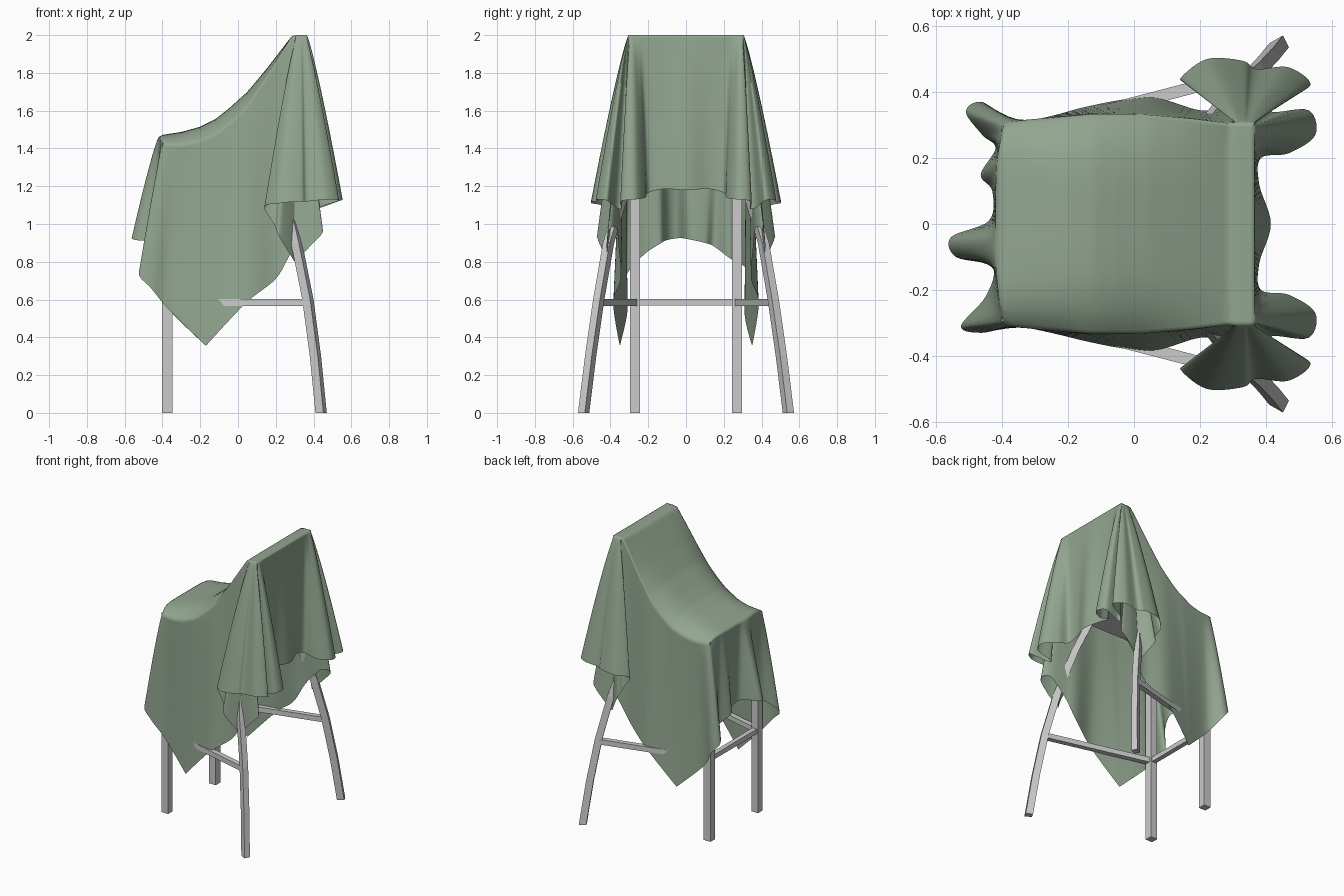
import bpy, bmesh, math
from mathutils import Vector

if "Cube" in bpy.data.objects:
    bpy.data.objects.remove(bpy.data.objects["Cube"])


def make_object(name, bm):
    bmesh.ops.recalc_face_normals(bm, faces=bm.faces)
    me = bpy.data.meshes.new(name)
    bm.to_mesh(me)
    bm.free()
    ob = bpy.data.objects.new(name, me)
    bpy.context.collection.objects.link(ob)
    return ob


def sweep(name, path, a, b):
    """Four-sided bar along a path; a and b are the half-width vectors."""
    bm = bmesh.new()
    a, b = Vector(a), Vector(b)
    rings = [[bm.verts.new(Vector(p) + o) for o in (a + b, b - a, -a - b, a - b)] for p in path]
    for r, s in zip(rings, rings[1:]):
        for i in range(4):
            bm.faces.new((r[i], r[(i + 1) % 4], s[(i + 1) % 4], s[i]))
    bm.faces.new(rings[0])
    bm.faces.new(rings[-1])
    return make_object(name, bm)


def bar(name, p, q, h=0.018):
    d = (Vector(q) - Vector(p)).normalized()
    side = d.cross(Vector((0, 0, 1))).normalized()
    return sweep(name, (p, q), side * h, (0, 0, h))


# Chair frame: legs, back posts and stretchers, mirrored in y
REAR = [(.44, .542, 0), (.41, .505, .3), (.37, .462, .6), (.31, .41, .9), (.24, .32, 1.2), (.17, .24, 1.42)]
for s, tag in ((1, "left"), (-1, "right")):
    sweep("front_leg_" + tag, [(-.375, s * .27, 0), (-.375, s * .27, 1.43)], (.027, 0, 0), (0, .026, 0))
    sweep("rear_leg_" + tag, [(x, s * y, z) for x, y, z in REAR], (.021, s * .012, 0), (-.009, s * .018, 0))
    sweep("back_post_" + tag, [(.24, s * .25, 1.42), (.325, s * .27, 1.97)], (.022, 0, 0), (0, .022, 0))
    bar("side_stretcher_" + tag, (-.375, s * .27, .585), (.372, s * .464, .585))
bar("front_stretcher", (-.375, -.27, .585), (-.375, .27, .585), .017)
bar("back_rail", (.325, -.29, 1.96), (.325, .29, 1.96), .03)
sweep("seat", [(-.09, 0, 1.41), (-.09, 0, 1.44)], (.3, 0, 0), (0, .26, 0))

# Cloth: top profile (x, z)
PROFILE = [(-.5, 1.43), (-.43, 1.455), (-.4, 1.472), (-.3, 1.487), (-.2, 1.515), (-.12, 1.555), (-.05, 1.61),
           (.05, 1.7), (.15, 1.82), (.25, 1.95), (.285, 1.995), (.31, 2), (.37, 2)]


def bump(x):
    return math.sin(math.pi * min(max((x + .41) / .7, 0), 1))


def top(x, y):
    z = PROFILE[-1][1]
    for (x0, z0), (x1, z1) in zip(PROFILE, PROFILE[1:]):
        if x <= x1:
            z = z0 + (z1 - z0) * (x - x0) / (x1 - x0)
            break
    v = abs(y) / .32
    front = min(max((-.15 - x) / .25, 0), 1)
    return z - .07 * bump(x) * v ** 4 - .06 * front * v ** 6


def rim(u, s):
    """Supporting edge: u 0-1 back half, 1-2 side, 2-3 front half."""
    if u < 1:
        return Vector((.365, s * .305 * u))
    if u < 2:
        x = .365 - .755 * (u - 1)
        return Vector((x, s * (.305 + .03 * bump(x))))
    return Vector((-.42 + .03 * (3 - u) ** 4, s * .305 * (3 - u)))


# Hem folds (rim parameter, x, y, z): back and side shared, front differs per side
SIDE = [(0, .415, 0, 1.18), (.35, .38, .12, 1.185), (.75, .385, .2, 1.165), (.88, .47, .215, 1.14),
        (.94, .55, .27, 1.13), (.97, .53, .345, 1.12), (.99, .42, .34, 1.08), (1, .43, .375, 1.09),
        (1.01, .535, .42, 1.125), (1.02, .47, .475, 1.13), (1.03, .37, .47, 1.12), (1.04, .33, .495, 1.12),
        (1.06, .22, .5, 1.11), (1.07, .14, .44, 1.09), (1.075, .19, .44, 1.0), (1.08, .22, .47, .93),
        (1.085, .3, .41, .8), (1.09, .38, .42, .88), (1.1, .45, .41, .96), (1.11, .4, .37, .98),
        (1.14, .29, .355, .86), (1.25, .2, .345, .71), (1.45, .04, .385, .58), (1.65, -.17, .35, .355),
        (1.9, -.36, .31, .54)]
FRONT_L = [(1.98, -.46, .37, .68), (2.02, -.51, .34, .75), (2.1, -.46, .27, .8), (2.3, -.42, .23, .82),
           (2.4, -.465, .15, .88), (2.6, -.43, .1, .9)]
FRONT_R = [(1.98, -.46, .33, .66), (2.02, -.525, .31, .74), (2.2, -.45, .22, .84), (2.5, -.43, .13, .9),
           (2.7, -.54, .1, .915), (2.85, -.555, .04, .925), (3, -.44, -.01, .92)]

ctrl = [(rim(u, 1), Vector((x, y, z))) for u, x, y, z in SIDE + FRONT_L]
ctrl += [(rim(u, -1), Vector((x, -y, z))) for u, x, y, z in reversed(SIDE[1:] + FRONT_R)]

# Smooth closed hem curve with matching rim points; cloth corners stay sharp
cols, n, SEG = [], len(ctrl), 7
TIPS = (.8, .355)


def tangent(i):
    if any(abs(ctrl[i % n][1].z - z) < 1e-4 and ctrl[i % n][0].x > -.3 for z in TIPS):
        return Vector((0, 0, 0))
    return (ctrl[(i + 1) % n][1] - ctrl[(i - 1) % n][1]) / 2


for i in range(n):
    (r1, p1), (r2, p2) = ctrl[i], ctrl[(i + 1) % n]
    m1, m2 = tangent(i), tangent(i + 1)
    for j in range(SEG):
        t = j / SEG
        e = t * t * (3 - 2 * t)
        h = p1.lerp(p2, e) + m1 * (t * (1 - t) ** 2) - m2 * (t * t * (1 - t))
        cols.append((r1.lerp(r2, t), h))

# Rings from the middle of the top out to the rim, then down to the hem
bm = bmesh.new()
center = Vector((-.03, 0))
rings = []
for k in range(1, 31):
    ring = []
    for r, h in cols:
        p = center.lerp(r, k / 30)
        ring.append(bm.verts.new((p.x, p.y, top(p.x, p.y))))
    rings.append(ring)
for k in range(1, 25):
    t = (k / 24) ** 1.3
    ring = []
    for r, h in cols:
        p = r.lerp(h.xy, t ** .85)
        z0 = top(r.x, r.y)
        ring.append(bm.verts.new((p.x, p.y, z0 + (h.z - z0) * t)))
    rings.append(ring)
m = len(cols)
mid = bm.verts.new((center.x, 0, top(center.x, 0)))
for i in range(m):
    j = (i + 1) % m
    bm.faces.new((mid, rings[0][i], rings[0][j]))
    for a, b in zip(rings, rings[1:]):
        bm.faces.new((a[i], b[i], b[j], a[j]))
bmesh.ops.remove_doubles(bm, verts=bm.verts, dist=.0003)
for f in bm.faces:
    f.smooth = True
cloth = make_object("draped_cloth", bm)
mat = bpy.data.materials.new("green_cloth")
mat.diffuse_color = (.29, .38, .28, 1)
mat.use_nodes = True
mat.node_tree.nodes["Principled BSDF"].inputs["Base Color"].default_value = mat.diffuse_color
cloth.data.materials.append(mat)
